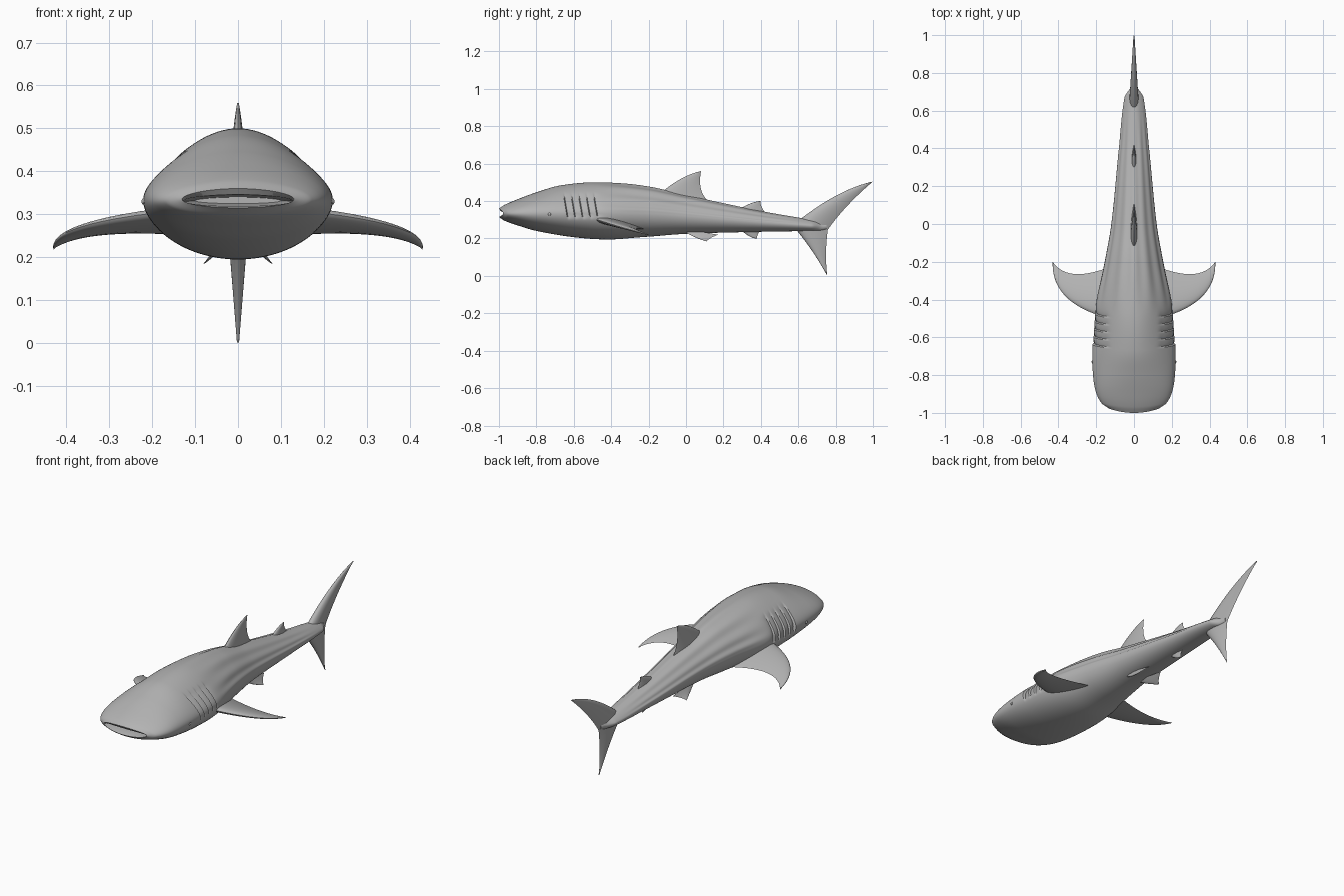
import bpy, bmesh, math
from mathutils import Vector

cube = bpy.data.objects.get("Cube")
if cube:
    bpy.data.objects.remove(cube, do_unlink=True)

shade = 0.45
grey = (shade, shade, shade, 1)
skin = bpy.data.materials.new("grey skin")
skin.use_nodes = True
skin.diffuse_color = grey
skin.node_tree.nodes["Principled BSDF"].inputs["Base Color"].default_value = grey


def sample(keys, t):
    """Smooth curve through rows of (t, values...)."""
    i = 0
    while i < len(keys) - 2 and t > keys[i + 1][0]:
        i += 1
    start, end = keys[i], keys[i + 1]
    before, after = keys[max(i - 1, 0)], keys[min(i + 2, len(keys) - 1)]
    span = end[0] - start[0]
    u = (t - start[0]) / span
    blend = u * u * (3 - 2 * u)
    values = []
    for a, b, prev, following in zip(start[1:], end[1:], before[1:], after[1:]):
        slope_in = (b - prev) / (end[0] - before[0]) * span
        slope_out = (following - a) / (after[0] - start[0]) * span
        bend = u * (1 - u) * (slope_in * (1 - u) - slope_out * u)
        values.append(a + (b - a) * blend + bend)
    return values


def ease(low, high, value):
    u = min(max((value - low) / (high - low), 0), 1)
    return u * u * (3 - 2 * u)


def window(low, high, soft, value):
    return ease(low, low + soft, value) * (1 - ease(high - soft, high, value))


def finish(obj):
    obj.data.materials.append(skin)
    bpy.ops.object.select_all(action="DESELECT")
    obj.select_set(True)
    bpy.context.view_layer.objects.active = obj
    bpy.ops.object.shade_smooth_by_angle(angle=math.radians(45))


def loft(name, rings):
    """Skin closed rings of points and cap both ends."""
    bm = bmesh.new()
    rows = [[bm.verts.new(point) for point in ring] for ring in rings]
    count = len(rows[0])
    for row, following in zip(rows, rows[1:]):
        for j in range(count):
            k = (j + 1) % count
            bm.faces.new((row[j], row[k], following[k], following[j]))
    bm.faces.new(rows[0])
    bm.faces.new(rows[-1])
    bmesh.ops.recalc_face_normals(bm, faces=bm.faces)
    mesh = bpy.data.meshes.new(name)
    bm.to_mesh(mesh)
    bm.free()
    obj = bpy.data.objects.new(name, mesh)
    bpy.context.collection.objects.link(obj)
    finish(obj)


# Body stations: y, half width, top, bottom
stations = [
    (-1, .13, .36, .315), (-.97, .17, .38, .295), (-.9, .2, .41, .27),
    (-.8, .217, .446, .24), (-.65, .22, .484, .21), (-.45, .205, .5, .195),
    (-.2, .155, .475, .21), (0, .12, .43, .225), (.4, .08, .346, .236),
    (.67, .05, .3, .24), (.72, .02, .29, .24), (.75, .01, .28, .25),
]
slits = [-.643 + .04 * i for i in range(5)]
segments = 112


def body_ring(y, width, top, bottom):
    middle = bottom + .45 * (top - bottom)
    peak = .1 + .3 * ease(-.95, -.55, y)
    ridge = .02 * window(-.5, .65, .25, y)
    passed = [s for s in slits if s < y]
    slit = .014 * math.exp((passed[-1] - y) / .025) if passed else 0
    ring = []
    for j in range(segments):
        angle = math.tau * j / segments
        across, up = math.cos(angle), math.sin(angle)
        x = width * across
        if up > 0:
            z = (top - middle) * ((1 - peak) * up + peak * up**3)
            # Long ridges along the back and flanks
            wave = math.cos(14 * (angle - math.pi / 2))
            swell = 1 + ridge * wave * ease(0, .4, up)
            x, z = x * swell, z * swell
        else:
            z = (middle - bottom) * up
        z += middle
        # Gill slits step inward behind each flap
        x *= 1 - slit / width * window(.3, .45, .03, z)
        lean = -.17 * (z - .37) * window(-.85, -.25, .2, y)
        bow = .022 * across**2 * (1 - ease(-1, -.85, y))
        ring.append((x, y + lean + bow, z))
    return ring


# Mouth opening folds back inside the lips
mouth = [body_ring(-.9, .1, .34, .325), body_ring(-.95, .125, .343, .32),
         body_ring(-.99, .127, .346, .319)]
trunk = []
for i in range(351):
    y = -1 + .005 * i
    trunk.append(body_ring(y, *sample(stations, y)))
loft("body", mouth + trunk)


def bezier(start, control, end, u):
    return start.lerp(control, u).lerp(control.lerp(end, u), u)


def fin(name, points, thickness, normal, side=1):
    """Foil between two curved edges that meet at the tip.
    Points: front root, front bend, tip, rear bend, rear root."""
    front, front_bend, tip, rear_bend, rear = map(Vector, points)
    normal = Vector(normal).normalized()
    steps, half = 20, 12
    rings = []
    for k in range(steps + 1):
        u = .995 * k / steps
        lead = bezier(front, front_bend, tip, u)
        trail = bezier(rear, rear_bend, tip, u)
        ring = []
        for j in range(2 * half):
            angle = math.pi * j / half
            chord = (1 - math.cos(angle)) / 2
            bulge = 2.6 * math.sqrt(chord) * (1 - chord) * thickness * (1 - .9 * u)
            point = lead.lerp(trail, chord) + normal * math.copysign(bulge, math.sin(angle))
            ring.append((point.x * side, point.y, point.z))
        rings.append(ring)
    loft(name, rings)


def centre_fin(name, thickness, *outline):
    fin(name, [(0, y, z) for y, z in outline], thickness, (1, 0, 0))


# Fins on the centre line
centre_fin("front_dorsal_fin", .018,
           (-.14, .44), (-.02, .54), (.08, .56), (.06, .45), (.12, .4))
centre_fin("rear_dorsal_fin", .012,
           (.29, .36), (.36, .4), (.4, .4), (.39, .38), (.43, .33))
centre_fin("anal_fin", .01,
           (.29, .25), (.34, .2), (.38, .2), (.38, .23), (.4, .24))
centre_fin("upper_tail_lobe", .026,
           (.57, .27), (.8, .46), (1, .505), (.83, .36), (.74, .22))
centre_fin("lower_tail_lobe", .024,
           (.57, .27), (.68, .14), (.755, 0), (.74, .13), (.76, .26))

# Paired fins and eyes
pectoral = [(.13, -.5, .31), (.44, -.42, .28), (.43, -.2, .22),
            (.35, -.32, .27), (.11, -.22, .25)]
pelvic = [(.04, -.03, .25), (.06, .05, .2), (.08, .11, .185),
          (.06, .12, .2), (.04, .17, .22)]
for label, side in (("left", 1), ("right", -1)):
    fin(label + "_pectoral_fin", pectoral, .022, (.2, .2, 1), side)
    fin(label + "_pelvic_fin", pelvic, .008, (.9, 0, .5), side)
    bpy.ops.mesh.primitive_uv_sphere_add(segments=16, ring_count=8, radius=.009,
                                         location=(side * .216, -.73, .33))
    eye = bpy.context.object
    eye.name = label + "_eye"
    finish(eye)
